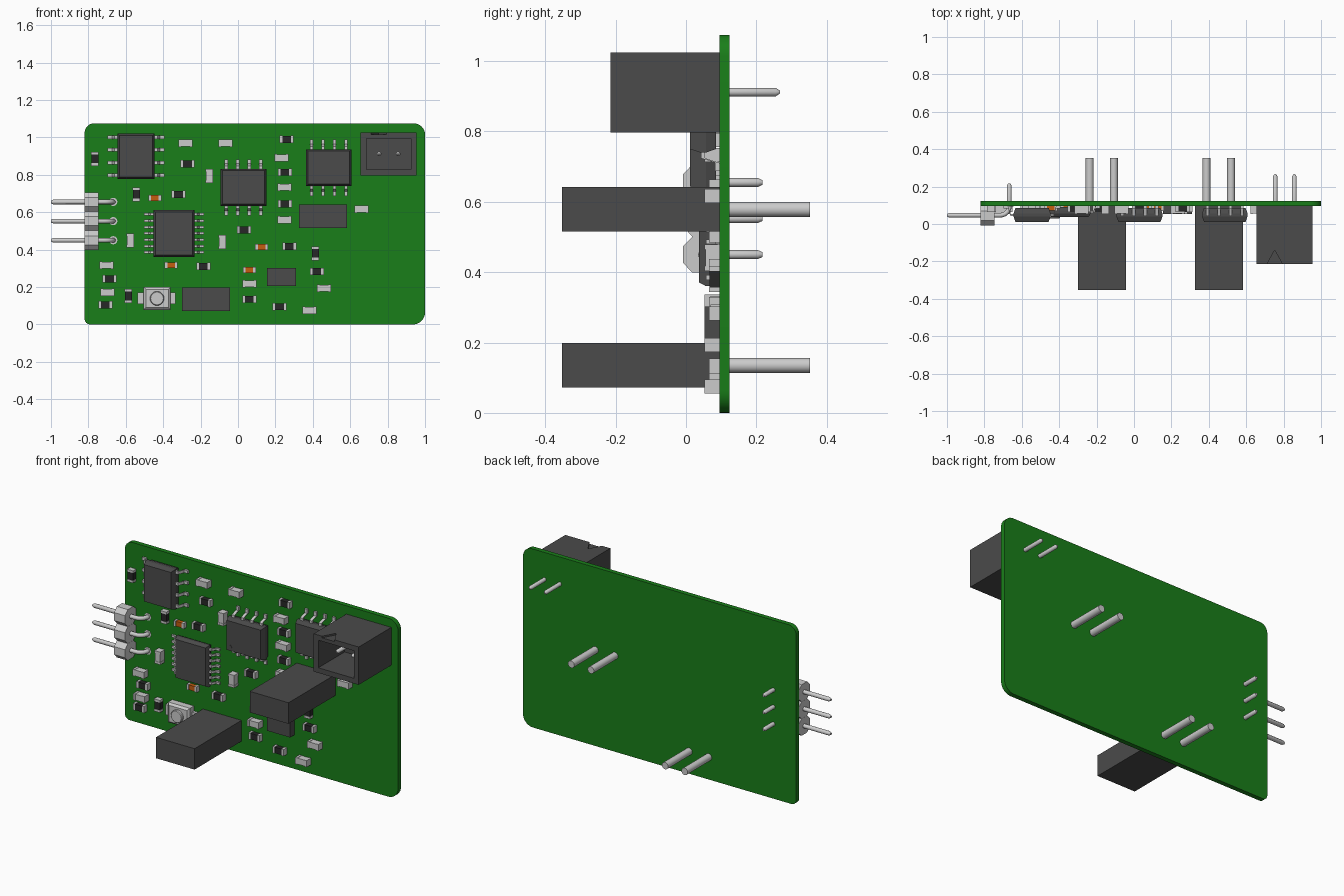
import bpy, bmesh, math
from mathutils import Vector

if "Cube" in bpy.data.objects:
    bpy.data.objects.remove(bpy.data.objects["Cube"])


def mat(name, r, g, b):
    m = bpy.data.materials.new(name)
    m.diffuse_color = (r, g, b, 1)
    m.use_nodes = True
    m.node_tree.nodes["Principled BSDF"].inputs["Base Color"].default_value = m.diffuse_color
    return m


GREEN = mat("board_green", 0.01, 0.21, 0.01)
DARK = mat("plastic_dark", 0.07, 0.07, 0.07)
BLACK = mat("resistor_black", 0.02, 0.02, 0.02)
ORANGE = mat("capacitor_orange", 0.55, 0.11, 0.005)
WHITE = mat("pad_white", 0.95, 0.95, 0.95)
FACE, BACK = 0.095, 0.123  # board front and back surfaces


def finish(name, bm, material=None, smooth=False):
    bmesh.ops.recalc_face_normals(bm, faces=bm.faces)
    me = bpy.data.meshes.new(name)
    bm.to_mesh(me)
    bm.free()
    ob = bpy.data.objects.new(name, me)
    bpy.context.collection.objects.link(ob)
    if material:
        me.materials.append(material)
    if smooth:
        bpy.ops.object.select_all(action='DESELECT')
        ob.select_set(True)
        bpy.context.view_layer.objects.active = ob
        bpy.ops.object.shade_smooth_by_angle(angle=math.radians(35))
    return ob


def add_loft(bm, rings):
    """Join closed rings of points and cap both ends."""
    vs = [[bm.verts.new(p) for p in ring] for ring in rings]
    for a, b in zip(vs, vs[1:]):
        for i in range(len(a)):
            j = (i + 1) % len(a)
            bm.faces.new((a[i], a[j], b[j], b[i]))
    bm.faces.new(vs[0])
    bm.faces.new(vs[-1])


def rect(x0, x1, z0, z1, y, d=0.0):
    return [(x0 + d, y, z0 + d), (x1 - d, y, z0 + d), (x1 - d, y, z1 - d), (x0 + d, y, z1 - d)]


def box(name, x0, x1, y0, y1, z0, z1, material=None):
    bm = bmesh.new()
    add_loft(bm, [rect(x0, x1, z0, z1, y0), rect(x0, x1, z0, z1, y1)])
    return finish(name, bm, material)


def rod(name, x, z, sections, material=None, n=20):
    """Round part along y, from (y, radius) sections."""
    bm = bmesh.new()
    add_loft(bm, [[(x + r * math.cos(k * math.tau / n), y, z + r * math.sin(k * math.tau / n))
                   for k in range(n)] for y, r in sections])
    return finish(name, bm, material, True)


# circuit board with rounded corners
outline = []
for cx, cz, r, start in ((-0.82, 0, 0.03, 180), (1, 0, 0.065, 270), (1, 1.075, 0.06, 0), (-0.82, 1.075, 0.05, 90)):
    ox = cx + (r if cx < 0 else -r)
    oz = cz + (r if cz == 0 else -r)
    for k in range(9):
        a = math.radians(start + k * 11.25)
        outline.append((ox + r * math.cos(a), oz + r * math.sin(a)))
bm = bmesh.new()
add_loft(bm, [[(x, y, z) for x, z in outline] for y in (FACE, BACK)])
finish("circuit_board", bm, GREEN, True)


# integrated circuits with gull-wing leads
def lead(bm, origin, out, along, reach, top, w):
    t = 0.012
    foot = FACE - t
    path = [(-0.01, top), (reach * 0.3, top), (reach * 0.55, foot), (reach, foot)]
    rings = []
    for u, y in path:
        rings.append([origin + out * u + along * s + Vector((0, y + d, 0))
                      for s, d in ((-w, 0), (w, 0), (w, t), (-w, t))])
    add_loft(bm, rings)


def chip(name, x0, x1, z0, z1, front, back, sides, count, pitch, reach, dot):
    mid = (front + back) / 2
    bm = bmesh.new()
    add_loft(bm, [rect(x0, x1, z0, z1, front, 0.01), rect(x0, x1, z0, z1, mid - 0.008),
                  rect(x0, x1, z0, z1, mid + 0.008), rect(x0, x1, z0, z1, back, 0.01)])
    finish(name + "_body", bm, DARK)
    bm = bmesh.new()
    cx, cz = (x0 + x1) / 2, (z0 + z1) / 2
    for i in range(count):
        s = (i - (count - 1) / 2) * pitch
        for sign in (-1, 1):
            if sides == "x":
                o, out, al = Vector((x1 if sign > 0 else x0, 0, cz + s)), Vector((sign, 0, 0)), Vector((0, 0, 1))
            else:
                o, out, al = Vector((cx + s, 0, z1 if sign > 0 else z0)), Vector((0, 0, sign)), Vector((1, 0, 0))
            lead(bm, o, out, al, reach, mid - 0.006, min(0.009, pitch * 0.2))
    finish(name + "_leads", bm)
    if dot:
        rod(name + "_index_dot", dot[0], dot[1], [(front - 0.001, 0.013), (front + 0.005, 0.013)], DARK)


chip("chip_upper_left", -0.644, -0.446, 0.778, 1.02, 0.012, 0.085, "x", 4, 0.068, 0.053, (-0.613, 0.992))
chip("chip_middle", -0.094, 0.152, 0.634, 0.832, 0.012, 0.085, "z", 4, 0.0615, 0.051, (-0.063, 0.665))
chip("chip_right", 0.364, 0.607, 0.74, 0.936, 0.012, 0.085, "z", 4, 0.0615, 0.053, (0.58, 0.906))
chip("chip_controller", -0.452, -0.233, 0.361, 0.612, 0.037, 0.09, "x", 7, 0.0338, 0.05, None)

# shrouded connector with open cavity, arrow notch cut in the top
outer = (0.655, 0.955, 0.797, 1.025)
bm = bmesh.new()
add_loft(bm, [rect(*outer, FACE), rect(*outer, -0.215), rect(*outer, -0.215, 0.031), rect(*outer, 0.035, 0.031)])
shell = finish("connector_shroud", bm, DARK)
bm = bmesh.new()
tri = [(0.705, -0.225), (0.80, -0.225), (0.752, -0.14)]
add_loft(bm, [[(x, y, z) for x, y in tri] for z in (1.015, 1.05)])
cutter = finish("notch_cutter", bm)
cutter.hide_render = True
mod = shell.modifiers.new("notch", 'BOOLEAN')
mod.operation = 'DIFFERENCE'
mod.object = cutter
for i, x in enumerate((0.755, 0.857)):
    rod(f"connector_pin_{i}", x, 0.912, [(-0.14, 0.004), (-0.128, 0.012), (0.255, 0.012), (0.267, 0.004)])

# two tall blocks with through-board legs, and a low block
for name, x0, x1, z0, z1, legs in (("tall_block_lower", -0.30, -0.043, 0.072, 0.198, (-0.237, -0.107)),
                                   ("tall_block_right", 0.325, 0.583, 0.515, 0.642, (0.388, 0.519))):
    box(name, x0, x1, -0.352, FACE, z0, z1, material=DARK)
    for i, x in enumerate(legs):
        rod(f"{name}_leg_{i}", x, (z0 + z1) / 2, [(0.08, 0.021), (0.352, 0.021)])
box("low_block", 0.155, 0.31, 0.053, FACE, 0.205, 0.302, material=DARK)

# push button
bm = bmesh.new()
add_loft(bm, [rect(-0.505, -0.36, 0.078, 0.2, 0.045, 0.012), rect(-0.505, -0.36, 0.078, 0.2, 0.057),
              rect(-0.505, -0.36, 0.078, 0.2, FACE)])
finish("button_body", bm)
box("button_tabs", -0.537, -0.334, 0.075, FACE, 0.108, 0.17)
rod("button_cap", -0.433, 0.139, [(0.03, 0.034), (0.034, 0.038), (0.06, 0.038)])

# angled pin header
for i, z in enumerate((0.45, 0.5525, 0.655)):
    prof = [(-0.008, -0.024), (-0.008, 0.024), (0.018, 0.051), (0.07, 0.051),
            (FACE, 0.03), (FACE, -0.03), (0.07, -0.051), (0.018, -0.051)]
    bm = bmesh.new()
    add_loft(bm, [[(x, y, z + dz) for y, dz in prof] for x in (-0.82, -0.747)])
    finish(f"header_block_{i}", bm)
    path = [(-1, 0.047), (-0.988, 0.047)]
    path += [(-0.715 + 0.048 * math.sin(k * math.pi / 12), 0.095 - 0.048 * math.cos(k * math.pi / 12))
             for k in range(7)]
    path += [(-0.667, 0.205), (-0.667, 0.217)]
    n = 12
    rings = []
    for k, (x, y) in enumerate(path):
        a, b = path[max(k - 1, 0)], path[min(k + 1, len(path) - 1)]
        t = Vector((b[0] - a[0], b[1] - a[1], 0)).normalized()
        side = Vector((-t.y, t.x, 0))
        r = 0.007 if k in (0, len(path) - 1) else 0.0125
        rings.append([Vector((x, y, z)) + side * r * math.cos(q * math.tau / n)
                      + Vector((0, 0, r * math.sin(q * math.tau / n))) for q in range(n)])
    bm = bmesh.new()
    add_loft(bm, rings)
    finish(f"header_pin_{i}", bm, None, True)
    rod(f"header_pad_{i}", -0.667, z, [(FACE - 0.002, 0.022), (FACE + 0.002, 0.022)], WHITE)


# small chip parts: a body with two metal end caps
def small(name, x, z, upright, half, w, depth, material):
    for tag, a, b, shrink, m in (("body", -half + 0.012, half - 0.012, 0.002, material),
                                 ("cap_a", -half, -half + 0.014, 0, None), ("cap_b", half - 0.014, half, 0, None)):
        u, v = (a, b), (-w + shrink, w - shrink)
        if upright:
            u, v = v, u
        box(f"{name}_{tag}", x + u[0], x + u[1], FACE - depth + shrink, FACE, z + v[0], z + v[1], material=m)


resistors = [(-0.765, 0.885, 1), (0.26, 0.989, 0), (-0.27, 0.858, 0), (0.251, 0.813, 0), (-0.543, 0.695, 1),
             (-0.318, 0.695, 0), (0.251, 0.644, 0), (0.032, 0.505, 0), (0.275, 0.417, 0), (0.414, 0.38, 1),
             (-0.185, 0.31, 0), (0.422, 0.283, 0), (-0.687, 0.243, 0), (-0.586, 0.152, 1), (0.061, 0.134, 0),
             (-0.709, 0.104, 0), (0.222, 0.094, 0)]
capacitors = [(-0.281, 0.97, 0), (-0.067, 0.97, 0), (0.233, 0.89, 0), (-0.153, 0.794, 1), (0.249, 0.733, 0),
              (0.249, 0.559, 0), (0.66, 0.617, 0), (-0.575, 0.449, 1), (-0.083, 0.441, 1), (-0.703, 0.316, 0),
              (0.061, 0.217, 0), (0.46, 0.193, 0), (-0.698, 0.171, 0), (0.382, 0.075, 0)]
oranges = [(-0.444, 0.676, 0), (0.126, 0.414, 0), (-0.358, 0.316, 0), (0.061, 0.291, 0)]
for kind, group, half, w, depth, m in (("resistor", resistors, 0.037, 0.02, 0.03, BLACK),
                                       ("capacitor", capacitors, 0.038, 0.02, 0.042, None),
                                       ("orange_part", oranges, 0.034, 0.017, 0.025, ORANGE)):
    for i, (x, z, upright) in enumerate(group):
        small(f"{kind}_{i}", x, z, upright, half, w, depth, m)
